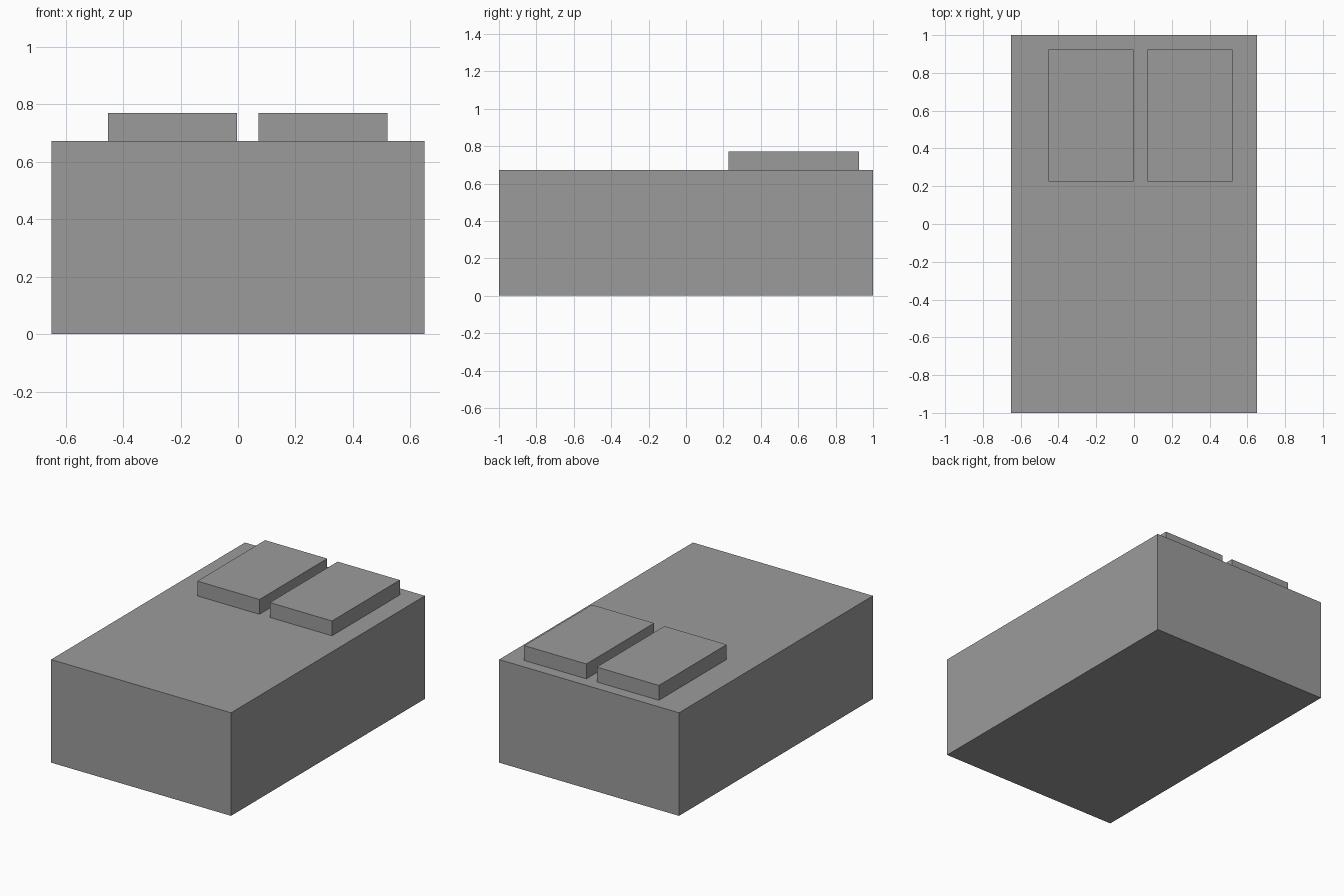
import bpy
import bmesh
from mathutils import Vector

cube = bpy.data.objects.get("Cube")
if cube:
    bpy.data.objects.remove(cube, do_unlink=True)

# One plain grey for the whole model
grey = bpy.data.materials.new("plain grey")
grey.use_nodes = True
color = (0.33, 0.33, 0.33, 1)
grey.diffuse_color = color
grey.node_tree.nodes["Principled BSDF"].inputs["Base Color"].default_value = color


def add_box(name, low, high):
    """Flat-shaded box between two opposite corners."""
    low, high = Vector(low), Vector(high)
    size = high - low
    bm = bmesh.new()
    bmesh.ops.create_cube(bm, size=1)
    bmesh.ops.scale(bm, vec=size, verts=bm.verts)
    mesh = bpy.data.meshes.new(name)
    bm.to_mesh(mesh)
    bm.free()
    mesh.materials.append(grey)
    obj = bpy.data.objects.new(name, mesh)
    obj.location = (low + high) / 2
    bpy.context.collection.objects.link(obj)
    return obj


HALF_WIDTH, HALF_LENGTH, BED_TOP = 0.65, 1.0, 0.673
PILLOW_WIDTH, PILLOW_TOP = 0.449, 0.77

# Mattress block
add_box("mattress", (-HALF_WIDTH, -HALF_LENGTH, 0), (HALF_WIDTH, HALF_LENGTH, BED_TOP))

# Pair of pillows near the back edge
for name, x in (("right_pillow", -0.452), ("left_pillow", 0.072)):
    add_box(name, (x, 0.226, BED_TOP), (x + PILLOW_WIDTH, 0.925, PILLOW_TOP))
